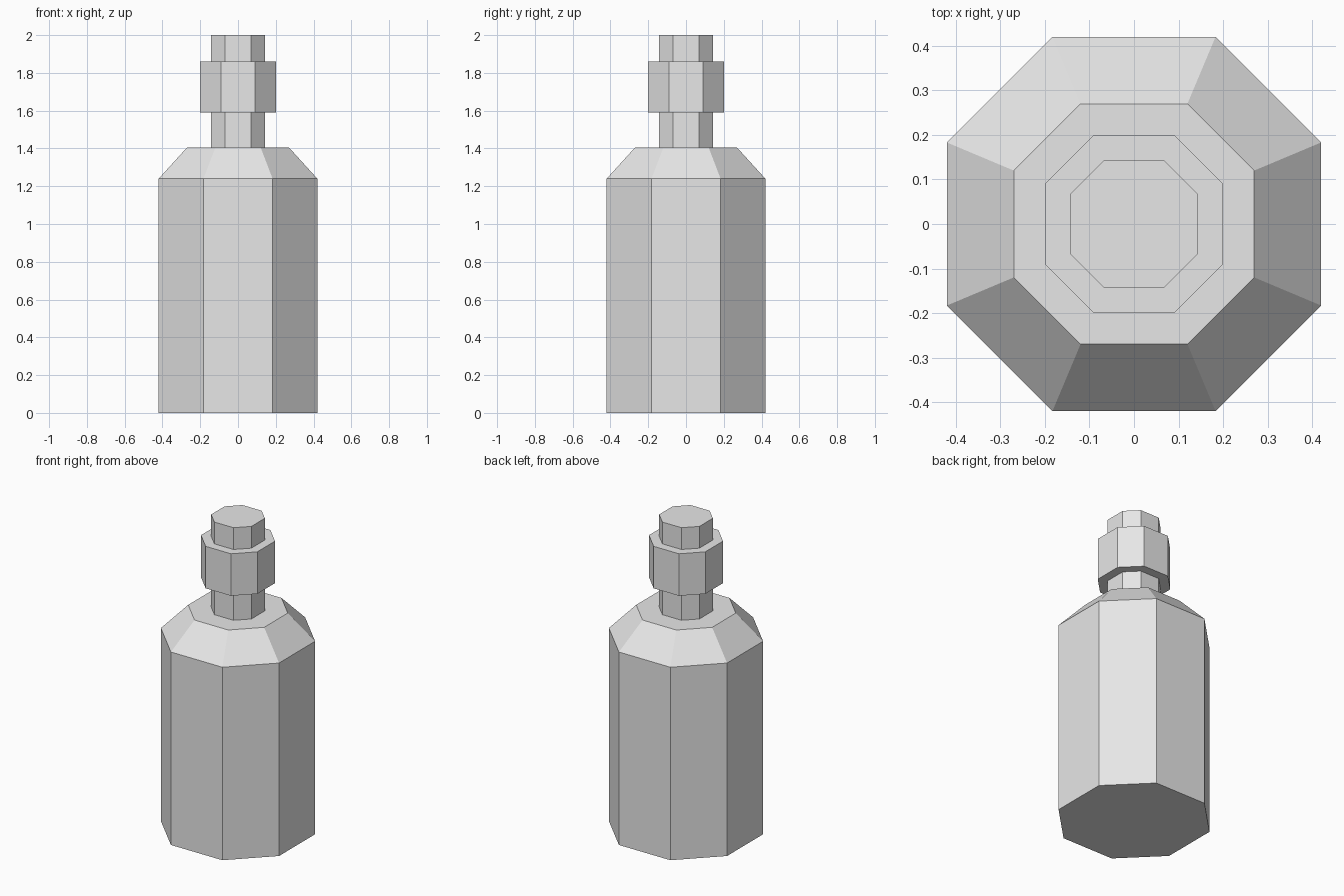
import bpy
import bmesh

cube = bpy.data.objects.get("Cube")
if cube:
    bpy.data.objects.remove(cube, do_unlink=True)


def make_material(name, color):
    mat = bpy.data.materials.new(name)
    mat.use_nodes = True
    mat.diffuse_color = color
    mat.node_tree.nodes["Principled BSDF"].inputs["Base Color"].default_value = color
    return mat


def octagon(half, edge, z):
    """Square of the given half width with its corners cut off."""
    corners = []
    x, y = half, -edge
    for _ in range(4):
        corners += [(x, y, z), (x, -y, z)] if x == half else [(x, y, z)]
        break
    return [(half, -edge, z), (half, edge, z), (edge, half, z), (-edge, half, z),
            (-half, edge, z), (-half, -edge, z), (-edge, -half, z), (edge, -half, z)]


def loft(name, sections, mat):
    """Closed flat-faced solid through a stack of octagons."""
    bm = bmesh.new()
    rings = [[bm.verts.new(co) for co in octagon(*s)] for s in sections]
    for low, high in zip(rings, rings[1:]):
        for i in range(8):
            j = (i + 1) % 8
            bm.faces.new((low[i], low[j], high[j], high[i]))
    bm.faces.new(rings[0][::-1])
    bm.faces.new(rings[-1])
    mesh = bpy.data.meshes.new(name)
    bm.to_mesh(mesh)
    bm.free()
    mesh.materials.append(mat)
    obj = bpy.data.objects.new(name, mesh)
    bpy.context.collection.objects.link(obj)
    return obj


grey = make_material("light_grey", (0.8, 0.8, 0.8, 1))

# Body with sloped shoulder
loft("bottle_body", [(0.42, 0.183, 0), (0.42, 0.183, 1.24), (0.27, 0.12, 1.405)], grey)

# Neck, collar and stopper
loft("neck", [(0.143, 0.068, 1.405), (0.143, 0.068, 1.59)], grey)
loft("collar", [(0.2, 0.09, 1.59), (0.2, 0.09, 1.86)], grey)
loft("stopper", [(0.143, 0.068, 1.86), (0.143, 0.068, 2.0)], grey)
